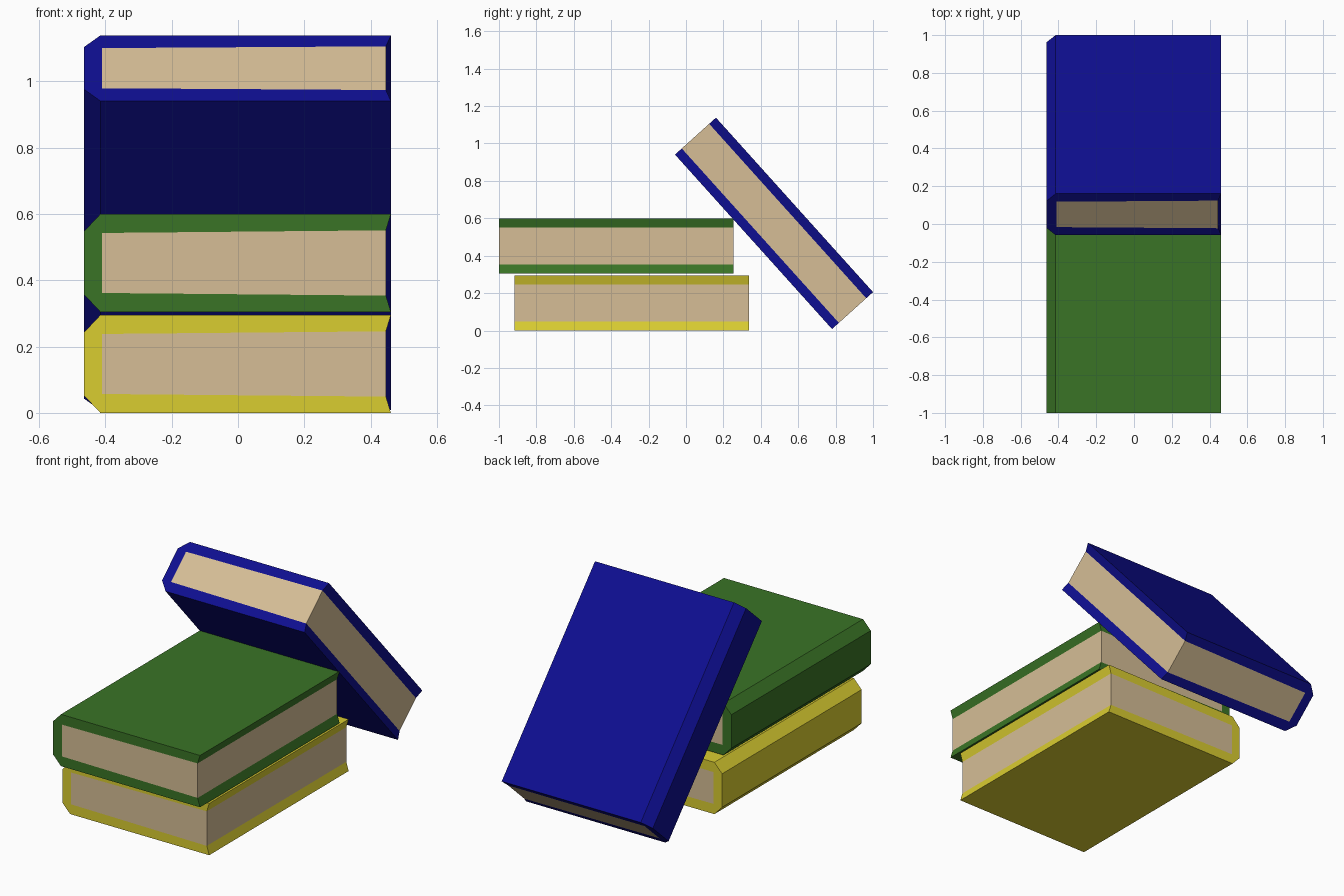
import bpy, bmesh, math
from mathutils import Matrix

if "Cube" in bpy.data.objects:
    bpy.data.objects.remove(bpy.data.objects["Cube"])

LENGTH, THICK = 1.255, 0.295


def material(name, color):
    m = bpy.data.materials.new(name)
    m.diffuse_color = (*color, 1)
    m.use_nodes = True
    m.node_tree.nodes["Principled BSDF"].inputs["Base Color"].default_value = m.diffuse_color
    return m


PAPER = material("cream paper", (0.672, 0.515, 0.305))

# Lower half of the book cross-section (x, height from the middle); the rest is mirrored
H = THICK / 2
OUTER = [(-0.464, -H + 0.052), (-0.415, -H), (0.461, -H), (0.446, -H + 0.049)]
INNER = (-0.41, -H + 0.057)


def book(name, cover, y, z, tilt=0):
    """One closed book: cover shell with flush page block, spine on the left."""
    bm = bmesh.new()
    section = OUTER + [(x, -h) for x, h in reversed(OUTER)]
    n = len(section)
    ends = []
    for end in (-LENGTH / 2, LENGTH / 2):
        ring = [bm.verts.new((x, end, h)) for x, h in section]
        low = bm.verts.new((INNER[0], end, INNER[1]))
        high = bm.verts.new((INNER[0], end, -INNER[1]))
        # cover border around the page ends: bottom board, spine, top board
        bm.faces.new([ring[0], ring[1], ring[2], ring[3], low])
        bm.faces.new([ring[0], low, high, ring[7]])
        bm.faces.new([ring[7], high, ring[4], ring[5], ring[6]])
        # page ends
        bm.faces.new([low, ring[3], ring[4], high]).material_index = 1
        ends.append(ring)
    # boards, spine and fore edge
    a, b = ends
    for i in range(n):
        j = (i + 1) % n
        f = bm.faces.new([a[i], a[j], b[j], b[i]])
        f.material_index = 1 if i == 3 else 0
    bmesh.ops.recalc_face_normals(bm, faces=bm.faces)
    bm.transform(Matrix.Translation((0, y, z)) @ Matrix.Rotation(-tilt, 4, 'X'))
    me = bpy.data.meshes.new(name)
    bm.to_mesh(me)
    bm.free()
    me.materials.append(cover)
    me.materials.append(PAPER)
    ob = bpy.data.objects.new(name, me)
    bpy.context.collection.objects.link(ob)


# Two stacked books and one leaning against them
book("bottom_book", material("yellow cover", (0.701, 0.610, 0.030)), -0.29, H)
book("middle_book", material("green cover", (0.042, 0.174, 0.019)), -0.3725, 0.452)
book("leaning_book", material("blue cover", (0.0044, 0.0044, 0.279)),
     0.4705, 0.573, math.radians(48))
